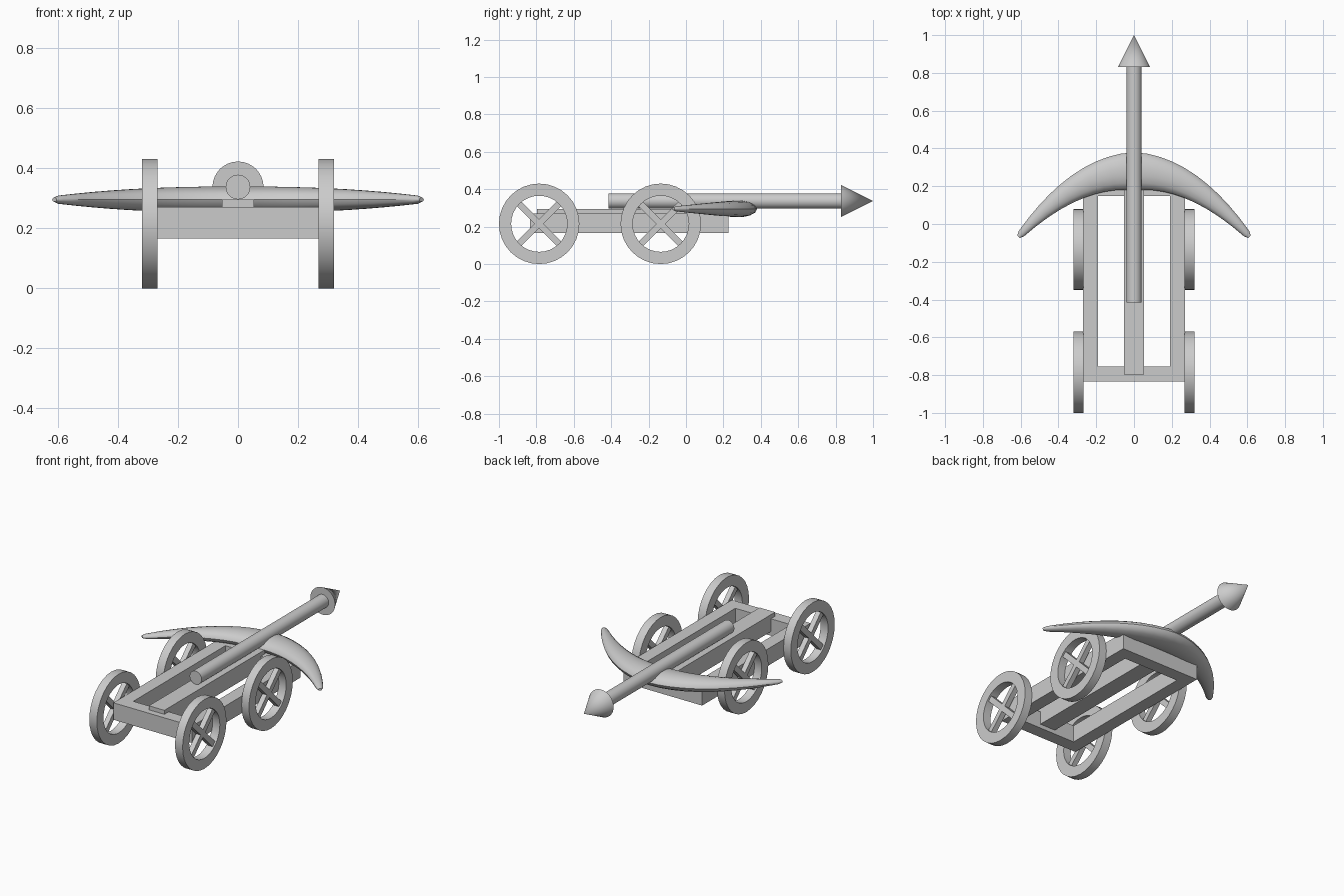
import bpy, bmesh
from math import sin, cos, pi, radians
from mathutils import Vector

if "Cube" in bpy.data.objects:
    bpy.data.objects.remove(bpy.data.objects["Cube"])


def box(name, lo, hi, rot_x=0):
    lo, hi = Vector(lo), Vector(hi)
    bpy.ops.mesh.primitive_cube_add(size=1, location=(lo + hi) / 2, rotation=(rot_x, 0, 0))
    ob = bpy.context.object
    ob.name = name
    ob.scale = hi - lo
    return ob


def loft(name, rings, closed):
    """Skin a list of point rings; join last to first, or cap both ends."""
    bm = bmesh.new()
    vr = [[bm.verts.new(p) for p in r] for r in rings]
    n = len(vr[0])
    for i in range(len(vr) if closed else len(vr) - 1):
        a, b = vr[i], vr[(i + 1) % len(vr)]
        for j in range(n):
            bm.faces.new((a[j], a[(j + 1) % n], b[(j + 1) % n], b[j]))
    if not closed:
        bm.faces.new(vr[0])
        bm.faces.new(vr[-1])
    bmesh.ops.recalc_face_normals(bm, faces=bm.faces)
    me = bpy.data.meshes.new(name)
    bm.to_mesh(me)
    bm.free()
    ob = bpy.data.objects.new(name, me)
    bpy.context.collection.objects.link(ob)
    smooth(ob)
    return ob


def smooth(ob):
    bpy.ops.object.select_all(action='DESELECT')
    bpy.context.view_layer.objects.active = ob
    ob.select_set(True)
    bpy.ops.object.shade_smooth_by_angle(angle=radians(35))


# Cart frame
for s, side in ((-1, "left"), (1, "right")):
    box(f"{side}_rail", (s * 0.23 - 0.04, -0.835, 0.165), (s * 0.23 + 0.04, 0.228, 0.27))
box("front_crossbar", (-0.19, -0.835, 0.165), (0.19, -0.755, 0.27))
box("back_crossbar", (-0.19, 0.148, 0.165), (0.19, 0.228, 0.27))
box("center_beam", (-0.053, -0.797, 0.19), (0.053, 0.19, 0.295))

# Wheels: rim plus two crossed spokes
R, R_IN = 0.215, 0.15
for s, side in ((-1, "left"), (1, "right")):
    for y, end in ((-0.785, "front"), (-0.135, "back")):
        x0, x1 = sorted((s * 0.268, s * 0.32))
        profile = [(x0, R_IN), (x1, R_IN), (x1, R), (x0, R)]
        rings = [[(x, y + r * cos(a), R + r * sin(a)) for x, r in profile]
                 for a in (2 * pi * i / 32 for i in range(32))]
        loft(f"{end}_{side}_wheel_rim", rings, True)
        xm = (x0 + x1) / 2
        for k in (1, -1):
            box(f"{end}_{side}_spoke", (xm - 0.016, y - 0.165, R - 0.017),
                (xm + 0.016, y + 0.165, R + 0.017), k * pi / 4)

# Bow: tapering elliptical section swept along a parabola
def bow_ring(t, extra=0.0, scale=1.0):
    u = abs(t)
    tangent = Vector((0.595, -0.66 * t, 0)).normalized()
    normal = Vector((-tangent.y, tangent.x, 0))
    c = Vector((0.595 * t, 0.28 - 0.33 * u * u, 0.295)) + tangent * extra
    w = (0.1 - 0.08 * u ** 1.3) * scale
    h = (0.045 - 0.031 * u ** 2.3) * scale
    return [c + normal * w * cos(a) + Vector((0, 0, h * sin(a)))
            for a in (2 * pi * j / 14 for j in range(14))]

rings = [bow_ring(i / 10) for i in range(-10, 11)]
rings = [bow_ring(-1, -0.024, 0.5)] + rings + [bow_ring(1, 0.024, 0.5)]
loft("bow", rings, False)

# Giant bolt: shaft and conical head
bpy.ops.mesh.primitive_cylinder_add(vertices=32, radius=0.041, depth=1.255,
                                    location=(0, 0.2125, 0.337), rotation=(-pi / 2, 0, 0))
bpy.context.object.name = "bolt_shaft"
smooth(bpy.context.object)
bpy.ops.mesh.primitive_cone_add(vertices=32, radius1=0.085, radius2=0, depth=0.17,
                                location=(0, 0.915, 0.337), rotation=(-pi / 2, 0, 0))
bpy.context.object.name = "bolt_head"
smooth(bpy.context.object)
